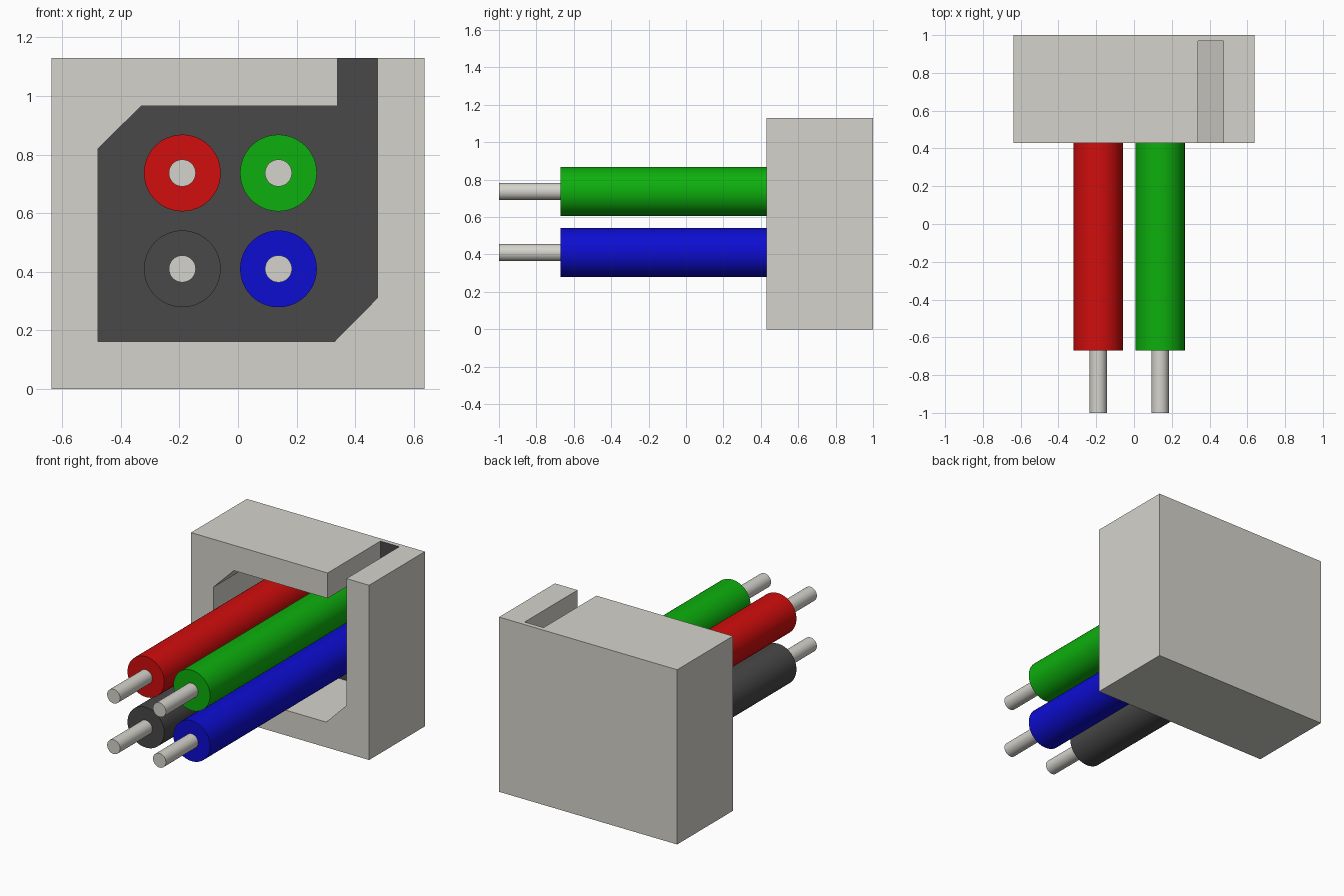
import bpy, bmesh, math
from mathutils import Matrix

if "Cube" in bpy.data.objects:
    bpy.data.objects.remove(bpy.data.objects["Cube"])


def material(name, color):
    m = bpy.data.materials.new(name)
    m.diffuse_color = (*color, 1)
    m.use_nodes = True
    m.node_tree.nodes["Principled BSDF"].inputs["Base Color"].default_value = m.diffuse_color
    return m


shell_grey = material("shell grey", (0.66, 0.65, 0.60))
dark = material("dark grey", (0.065, 0.065, 0.065))
red = material("red", (0.64, 0.004, 0.004))
green = material("green", (0.004, 0.43, 0.004))
blue = material("blue", (0.004, 0.004, 0.64))


def prism(name, outline, y0, y1):
    """Extrude an x-z outline from y0 to y1."""
    bm = bmesh.new()
    face = bm.faces.new([bm.verts.new((x, y0, z)) for x, z in outline])
    ext = bmesh.ops.extrude_face_region(bm, geom=[face])["geom"]
    verts = [v for v in ext if isinstance(v, bmesh.types.BMVert)]
    bmesh.ops.translate(bm, verts=verts, vec=(0, y1 - y0, 0))
    bmesh.ops.recalc_face_normals(bm, faces=bm.faces[:])
    mesh = bpy.data.meshes.new(name)
    bm.to_mesh(mesh)
    bm.free()
    obj = bpy.data.objects.new(name, mesh)
    bpy.context.collection.objects.link(obj)
    return obj


def rod(name, x, z, radius, y0, y1, mat):
    """Smooth cylinder running along y."""
    bpy.ops.mesh.primitive_cylinder_add(
        vertices=48, radius=radius, depth=y1 - y0,
        location=(x, (y0 + y1) / 2, z), rotation=(math.pi / 2, 0, 0))
    obj = bpy.context.object
    obj.name = name
    obj.data.materials.append(mat)
    bpy.ops.object.shade_smooth_by_angle()


FRONT, FLOOR, BACK = 0.43, 0.97, 1.0
W, H = 0.637, 1.13

# Housing block with a chamfered cavity and a slot open to the top
housing = prism("housing", [(-W, 0), (W, 0), (W, H), (-W, H)], FRONT, BACK)
cutter = prism("cavity_cutter", [
    (-0.477, 0.163), (0.33, 0.163), (0.475, 0.31), (0.475, 1.3),
    (0.34, 1.3), (0.34, 0.966), (-0.33, 0.966), (-0.477, 0.82)], 0.2, FLOOR)
mod = housing.modifiers.new("cavity", "BOOLEAN")
mod.operation, mod.solver, mod.object = "DIFFERENCE", "EXACT", cutter
bpy.context.view_layer.objects.active = housing
bpy.ops.object.modifier_apply(modifier="cavity")
bpy.data.objects.remove(cutter)

# Grey shell, dark cavity floor
housing.data.materials.clear()
housing.data.materials.append(shell_grey)
housing.data.materials.append(dark)
for p in housing.data.polygons:
    p.material_index = int(p.normal.y < -0.9 and abs(p.center.y - FLOOR) < 0.01)

# Four insulated wires with bare conductor ends
wires = [("red", -0.19, 0.737, red), ("green", 0.138, 0.737, green),
         ("black", -0.19, 0.41, dark), ("blue", 0.138, 0.41, blue)]
for label, x, z, mat in wires:
    rod(label + "_insulation", x, z, 0.131, -0.67, FLOOR + 0.005, mat)
    rod(label + "_conductor", x, z, 0.046, -1.0, -0.66, shell_grey)
